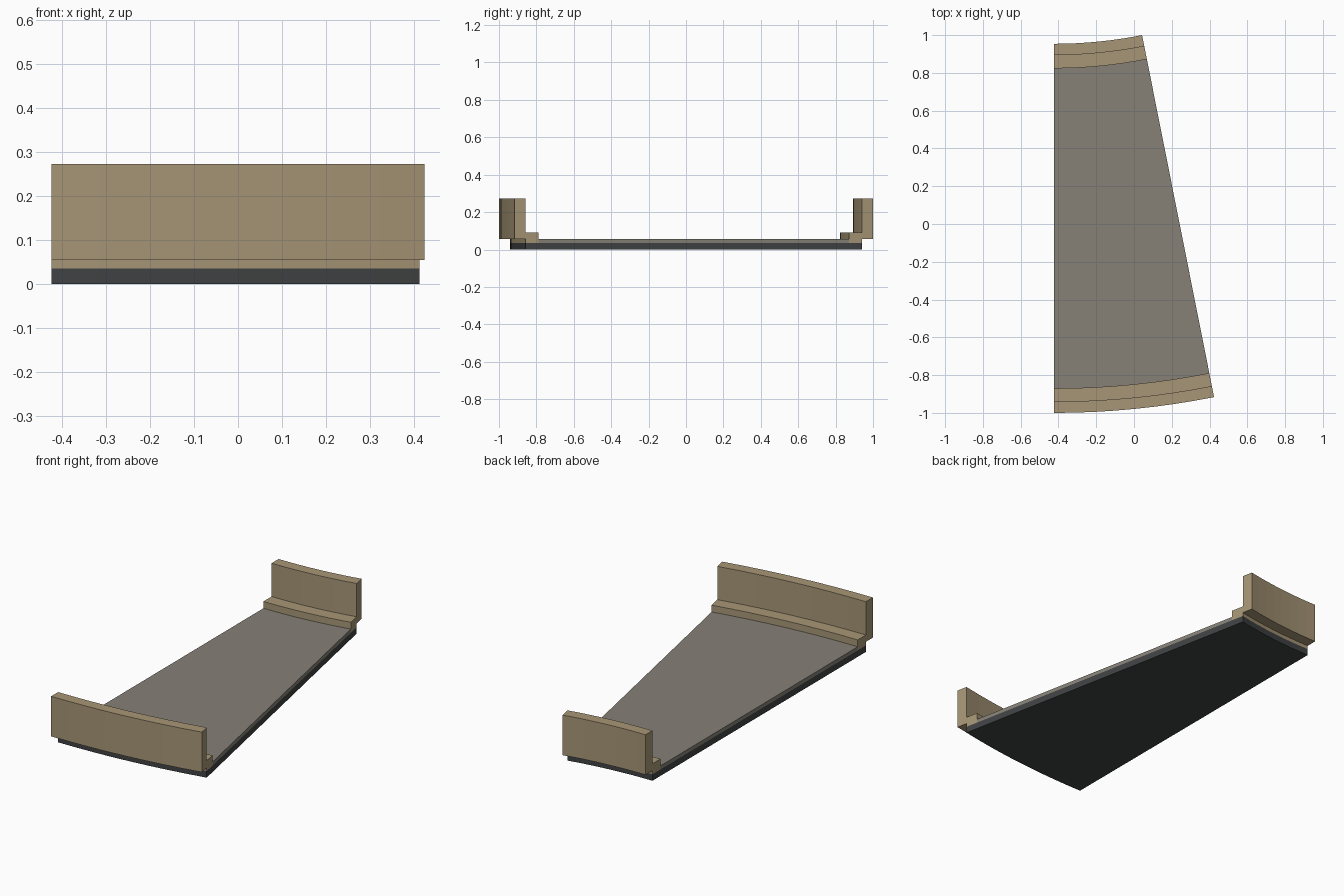
import bpy, bmesh, math

if "Cube" in bpy.data.objects:
    bpy.data.objects.remove(bpy.data.objects["Cube"])

ANGLE = math.radians(11.25)      # sweep of the curved segment
SEGS = 8
X0 = -0.424                      # straight left edge, passes through the arc centre
R_OUT = 0.848 / math.sin(ANGLE)  # outer radius
CY = R_OUT - 1.0                 # arc centre y
R_IN = (CY - 1.0) / math.cos(ANGLE)


def material(name, rgb):
    m = bpy.data.materials.new(name)
    lin = [((c / 255 + 0.055) / 1.055) ** 2.4 for c in rgb]
    m.diffuse_color = (*lin, 1)
    m.use_nodes = True
    m.node_tree.nodes["Principled BSDF"].inputs["Base Color"].default_value = m.diffuse_color
    return m


def sweep(name, profile, mat):
    """Sweep a closed (radius, z) profile around the arc centre."""
    bm = bmesh.new()
    rings = []
    for i in range(SEGS + 1):
        a = ANGLE * i / SEGS
        rings.append([bm.verts.new((X0 + r * math.sin(a), CY - r * math.cos(a), z))
                      for r, z in profile])
    n = len(profile)
    for a, b in zip(rings, rings[1:]):
        for j in range(n):
            k = (j + 1) % n
            bm.faces.new((a[j], a[k], b[k], b[j]))
    bm.faces.new(rings[0])
    bm.faces.new(rings[-1])
    bmesh.ops.recalc_face_normals(bm, faces=bm.faces)
    me = bpy.data.meshes.new(name)
    bm.to_mesh(me)
    bm.free()
    me.materials.append(mat)
    ob = bpy.data.objects.new(name, me)
    bpy.context.collection.objects.link(ob)
    return ob


def box(r0, r1, z0, z1):
    return [(r0, z0), (r1, z0), (r1, z1), (r0, z1)]


tan = material("sandstone tan", (167, 150, 118))
grey = material("deck grey", (134, 129, 119))
dark = material("dark charcoal", (64, 66, 67))

WALL, STEP = 0.06, 0.13          # distances inward from the outer faces
Z_BASE, Z_DECK, Z_STEP, Z_TOP = 0.035, 0.055, 0.092, 0.273

# Dark underside slab and the grey road deck on it
sweep("base_slab", box(R_IN + WALL, R_OUT - WALL, 0, Z_BASE), dark)
sweep("deck", box(R_IN + STEP, R_OUT - STEP, Z_BASE, Z_DECK), grey)

# Parapet walls with an inner step, overhanging the slab
curb = [(0, Z_DECK), (0, Z_TOP), (WALL, Z_TOP), (WALL, Z_STEP),
        (STEP, Z_STEP), (STEP, Z_BASE), (WALL, Z_BASE), (WALL, Z_DECK)]
for name, r, s in (("outer_parapet", R_OUT, -1), ("inner_parapet", R_IN, 1)):
    # the profile pinches at the overhang corner, so keep it a simple polygon
    sweep(name, [(r + s * d, z) for d, z in curb], tan)
